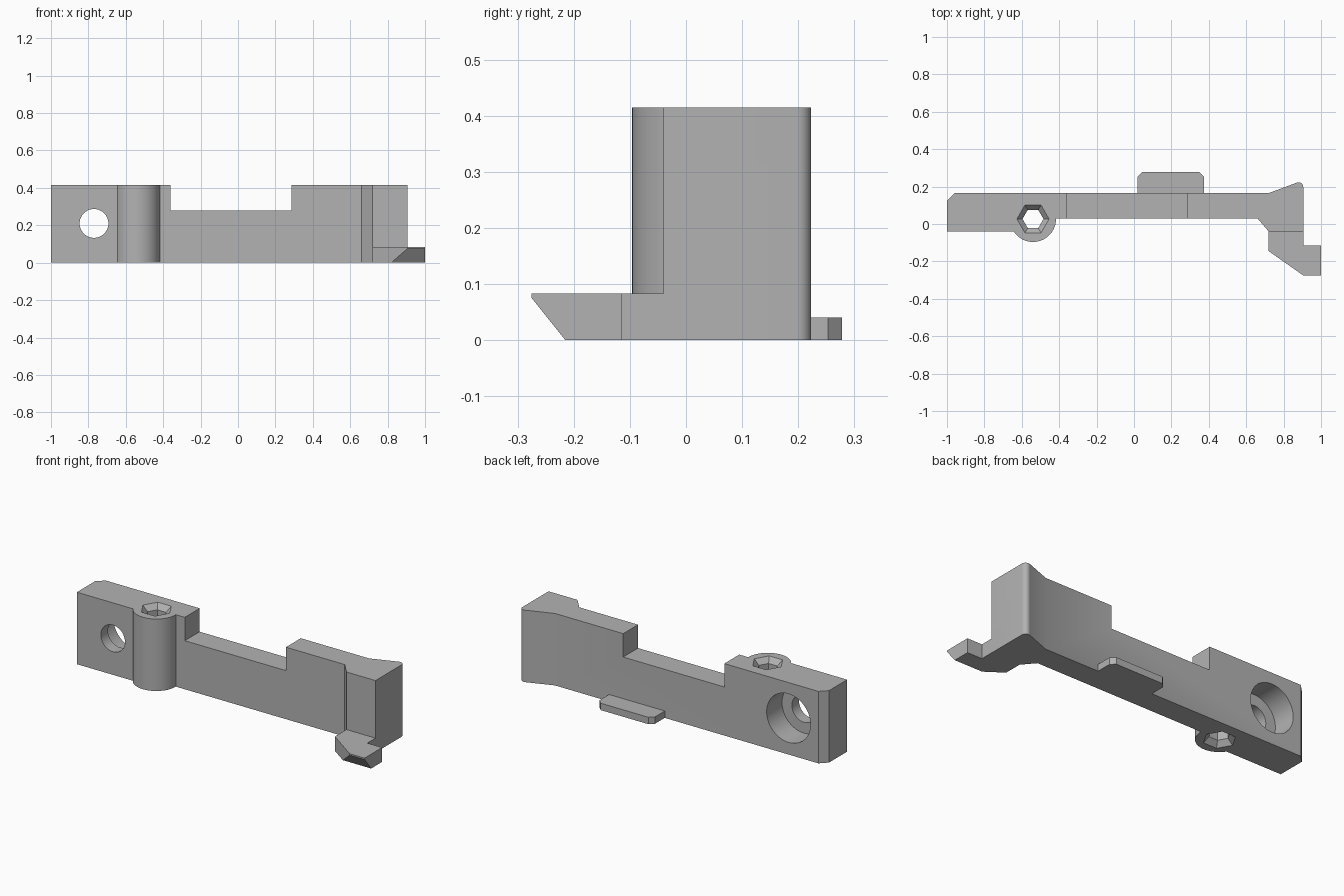
import bpy, bmesh
from math import cos, sin, radians
from mathutils import Matrix, Vector

default = bpy.data.objects.get("Cube")
if default:
    bpy.data.objects.remove(default, do_unlink=True)

grey = bpy.data.materials.new("plain grey")
grey.use_nodes = True
grey.diffuse_color = (0.45, 0.45, 0.45, 1)
grey.node_tree.nodes["Principled BSDF"].inputs["Base Color"].default_value = (0.45, 0.45, 0.45, 1)


def make(name, bm):
    bmesh.ops.recalc_face_normals(bm, faces=bm.faces[:])
    mesh = bpy.data.meshes.new(name)
    bm.to_mesh(mesh)
    bm.free()
    mesh.materials.append(grey)
    obj = bpy.data.objects.new(name, mesh)
    bpy.context.collection.objects.link(obj)
    return obj


def prism(name, outline, z0, z1, cut=None):
    """Extrude a plan outline upward, optionally trimmed by a plane."""
    bm = bmesh.new()
    face = bm.faces.new([bm.verts.new((x, y, z0)) for x, y in outline])
    top = bmesh.ops.extrude_face_region(bm, geom=[face])["geom"]
    bmesh.ops.translate(bm, vec=(0, 0, z1 - z0),
                        verts=[v for v in top if isinstance(v, bmesh.types.BMVert)])
    if cut:
        point, normal = cut
        bmesh.ops.bisect_plane(bm, geom=bm.verts[:] + bm.edges[:] + bm.faces[:],
                               plane_co=point, plane_no=normal, clear_outer=True)
        bmesh.ops.holes_fill(bm, edges=[e for e in bm.edges if e.is_boundary], sides=0)
    return make(name, bm)


def cone(name, centre, r1, r2, depth, sides, turn=Matrix()):
    bm = bmesh.new()
    bmesh.ops.create_cone(bm, cap_ends=True, segments=sides, radius1=r1, radius2=r2,
                          depth=depth, matrix=Matrix.Translation(centre) @ turn)
    return make(name, bm)


def combine(target, tool, operation="DIFFERENCE"):
    mod = target.modifiers.new("combine", "BOOLEAN")
    mod.operation, mod.object, mod.solver = operation, tool, "EXACT"
    graph = bpy.context.evaluated_depsgraph_get()
    mesh = bpy.data.meshes.new_from_object(target.evaluated_get(graph))
    target.modifiers.clear()
    target.data = mesh
    bpy.data.objects.remove(tool, do_unlink=True)


def arc(cx, cy, r, start, end, steps):
    angles = [radians(start + (end - start) * i / steps) for i in range(steps + 1)]
    return [(cx + r * cos(a), cy + r * sin(a)) for a in angles]


HEIGHT = 0.415
BOSS = (-0.54, 0.027)

# Bar with round boss at one end and flared foot at the other
outline = [(-1, -0.04)]
outline += arc(*BOSS, 0.123, -147, 1, 28)
outline += [(0.66, 0.03), (0.72, -0.04), (0.905, -0.04)]
outline += arc(0.88, 0.198, 0.025, 0, 110, 8)
outline += [(0.72, 0.165), (-0.96, 0.165), (-1, 0.125)]
body = prism("clip_body", outline, 0, HEIGHT)

# Hook at the foot, bevelled under its front lip
hook = prism("hook", [(0.72, 0.03), (0.72, -0.145), (0.905, -0.275), (1, -0.275),
                      (1, -0.115), (0.905, -0.115), (0.905, 0.03)], 0, 0.083,
             ((0, -0.215, 0), Vector((0, -0.075, -0.06))))
combine(body, hook, "UNION")

# Long notch along the top
notch = prism("notch_cutter", [(-0.36, -0.3), (0.285, -0.3), (0.285, 0.4), (-0.36, 0.4)], 0.28, 0.6)
combine(body, notch)

# Cross hole with a wide counterbore at the back
back = Matrix.Rotation(radians(90), 4, "X")
combine(body, cone("hole_cutter", (-0.77, 0, 0.21), 0.077, 0.077, 0.8, 48, back))
combine(body, cone("counterbore_cutter", (-0.77, 0.225, 0.21), 0.14, 0.14, 0.4, 64, back))

# Hexagonal socket through the boss, flared at both ends
hex_turn = Matrix.Rotation(radians(90), 4, "Z")
combine(body, cone("socket_cutter", (*BOSS, 0.2), 0.056, 0.056, 1, 6, hex_turn))
for z, low, high in ((HEIGHT, 0.056, 0.116), (0, 0.116, 0.056)):
    combine(body, cone("flare_cutter", (*BOSS, z), low, high, 0.06, 6, hex_turn))

# Thin tab on the back with clipped corners
tab = prism("back_tab", [(0.02, 0.165), (0.375, 0.165), (0.375, 0.253), (0.35, 0.278),
                         (0.045, 0.278), (0.02, 0.253)], 0, 0.04)

# Smooth shading on curves only
bpy.ops.object.select_all(action="DESELECT")
for obj in (body, tab):
    obj.select_set(True)
bpy.context.view_layer.objects.active = body
bpy.ops.object.shade_smooth_by_angle(angle=radians(25))
